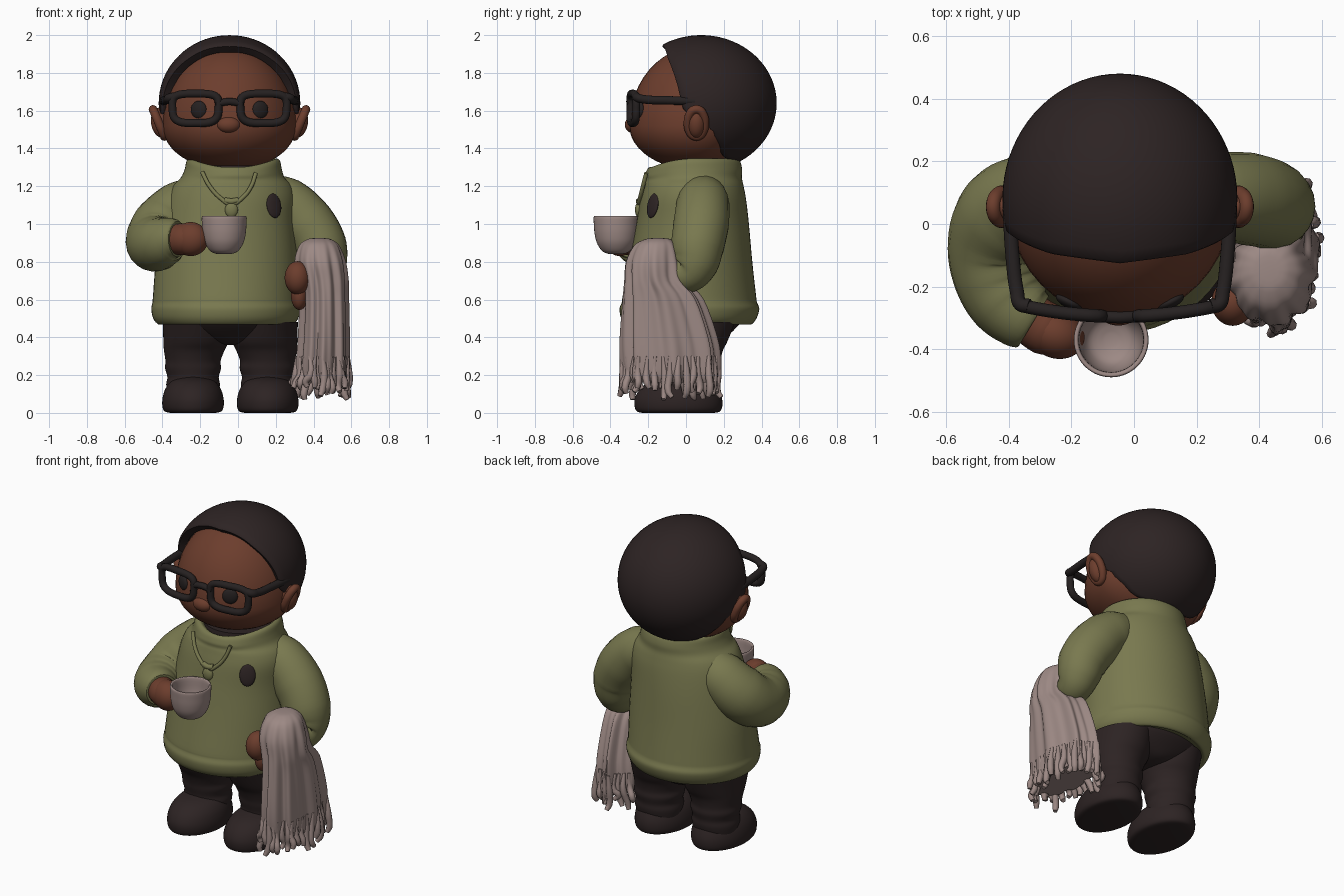
import bpy, bmesh, math, random
from mathutils import Vector

if "Cube" in bpy.data.objects:
    bpy.data.objects.remove(bpy.data.objects["Cube"])

random.seed(4)
HX = -0.045  # head centre line


def mat(name, r, g, b):
    m = bpy.data.materials.new(name)
    m.diffuse_color = (r, g, b, 1)
    m.use_nodes = True
    m.node_tree.nodes["Principled BSDF"].inputs["Base Color"].default_value = m.diffuse_color
    return m


SKIN = mat("brown skin", .150, .047, .026)
OLIVE = mat("olive wool", .190, .190, .078)
CLOTH = mat("pale grey pink", .335, .250, .232)
DARK = mat("dark trousers", .026, .017, .017)
HAIR = mat("dark hair", .026, .017, .017)
BLACK = mat("black frame", .019, .015, .015)


def finish(name, bm, m):
    bmesh.ops.remove_doubles(bm, verts=bm.verts, dist=1e-5)
    bmesh.ops.recalc_face_normals(bm, faces=bm.faces)
    me = bpy.data.meshes.new(name)
    bm.to_mesh(me)
    bm.free()
    me.materials.append(m)
    ob = bpy.data.objects.new(name, me)
    bpy.context.collection.objects.link(ob)
    return ob


def grid(name, rows, m, cap_start=True, cap_end=True):
    """Skin closed rings of points."""
    bm = bmesh.new()
    vs = [[bm.verts.new(p) for p in row] for row in rows]
    n = len(rows[0])
    for a, b in zip(vs, vs[1:]):
        for i in range(n):
            j = (i + 1) % n
            bm.faces.new((a[i], a[j], b[j], b[i]))
    if cap_start:
        bm.faces.new(vs[0])
    if cap_end:
        bm.faces.new(vs[-1])
    return finish(name, bm, m)


def spline(keys, steps):
    """Catmull-Rom through tuples."""
    out = []
    for i in range(len(keys) - 1):
        p0, p1, p2, p3 = (keys[max(0, min(len(keys) - 1, i + k))] for k in (-1, 0, 1, 2))
        for s in range(steps):
            t = s / steps
            out.append([b + .5 * t * (c - a + t * (2*a - 5*b + 4*c - d + t * (3*(b - c) + d - a)))
                        for a, b, c, d in zip(p0, p1, p2, p3)])
    return out + [list(keys[-1])]


def loft(name, keys, m, fold=lambda a, z: 1, warp=lambda p: p, n=56, steps=4):
    """Keys are (z, cx, cy, rx, ry)."""
    rows = []
    for z, cx, cy, rx, ry in spline(keys, steps):
        ring = []
        for i in range(n):
            a = math.tau * i / n
            f = fold(a, z)
            ring.append(warp(Vector((cx + rx * f * math.cos(a), cy + ry * f * math.sin(a), z))))
        rows.append(ring)
    return grid(name, rows, m)


def ball(name, c, r, m, rot=(0, 0, 0), warp=None):
    bm = bmesh.new()
    bmesh.ops.create_uvsphere(bm, u_segments=40, v_segments=24, radius=1)
    for v in bm.verts:
        v.co = warp(v.co) if warp else Vector([a * b for a, b in zip(v.co, r)])
    ob = finish(name, bm, m)
    ob.location, ob.rotation_euler = c, rot
    return ob


def tube(name, pts, m, depth=1.0, cyclic=False, res=6, side=8):
    """Points are (x, y, z) or (x, y, z, radius)."""
    cu = bpy.data.curves.new(name, 'CURVE')
    cu.dimensions, cu.bevel_depth, cu.bevel_resolution = '3D', depth, side // 2
    cu.resolution_u, cu.use_fill_caps = res, True
    sp = cu.splines.new('BEZIER')
    sp.bezier_points.add(len(pts) - 1)
    sp.use_cyclic_u = cyclic
    for bp, p in zip(sp.bezier_points, pts):
        bp.co = p[:3]
        bp.radius = p[3] if len(p) > 3 else 1
        bp.handle_left_type = bp.handle_right_type = 'AUTO'
    cu.materials.append(m)
    ob = bpy.data.objects.new(name, cu)
    bpy.context.collection.objects.link(ob)
    bpy.ops.object.select_all(action='DESELECT')
    ob.select_set(True)
    bpy.context.view_layer.objects.active = ob
    bpy.ops.object.convert(target='MESH')
    return bpy.context.object


# head: tall forehead, short jaw, shallow back
ball("head", (HX, .06, 1.52), None, SKIN, warp=lambda d: Vector((
    .355 * d.x, d.y * (.36 if d.y < 0 else .25), d.z * (.42 if d.z > 0 else .235))))
ball("nose", (HX - .005, -.282, 1.525), (.062, .042, .043), SKIN)

# hair cap: swept from the back pole to a hairline that varies around the head
LINE = [(-90, 60), (-45, 74), (-25, 80), (-12, 97), (-4, 103), (12, 106), (48, 115), (90, 120)]


def hairline(e):
    for (a, p), (b, q) in zip(LINE, LINE[1:]):
        if e <= b:
            t = (e - a) / (b - a)
            return math.radians(p + (q - p) * t * (t * (3 - 2 * t) if a < 12 else 1))
    return math.radians(120)


rows = []
for t, s in [(k / 22, 1) for k in range(23)] + [(1.015, .975), (1.01, .93), (1.0, .86)]:
    ring = []
    for i in range(72):
        a = math.tau * i / 72
        th = t * hairline(math.degrees(math.asin(max(-1, min(1, math.sin(a))))))
        ring.append((HX + .375 * s * math.sin(th) * math.cos(a), .08 + .40 * s * math.cos(th),
                     1.64 + .36 * s * math.sin(th) * math.sin(a)))
    rows.append(ring)
grid("hair", rows, HAIR, cap_start=False, cap_end=False)

# ears, eyes and glasses, mirrored about the head centre line
for s, side in ((-1, "left"), (1, "right")):
    ball(side + "_ear", (HX + s * .36, .055, 1.535), (.055, .05, .082), SKIN, (0, s * .2, 0))
    tube(side + "_ear_rim", [(HX + s * (.375 + .03 * math.sin(a)), .055 + .045 * math.cos(a),
         1.535 + .072 * math.sin(a)) for a in [math.tau * k / 10 for k in range(10)]], SKIN, .023, True)
    ball(side + "_eye", (HX + s * .163, -.248, 1.605), (.045, .02, .047), BLACK, (0, 0, s * .45))
    lens = []
    for k in range(20):
        c, d = math.cos(math.tau * k / 20), math.sin(math.tau * k / 20)
        x = .18 + math.copysign(abs(c) ** .55, c) * (.122 + .008 * d)
        lens.append((HX + s * x, -.295 + .35 * x * x, 1.612 + .078 * math.copysign(abs(d) ** .55, d)))
    tube(side + "_lens_frame", lens, BLACK, .021, True)
    tube(side + "_temple", [(HX + s * .29, -.262, 1.675), (HX + s * .318, -.255, 1.668),
         (HX + s * .328, -.22, 1.66), (HX + s * .343, -.1, 1.655), (HX + s * .352, .05, 1.65)], BLACK, .023)
tube("glasses_bridge", [(HX - .07, -.293, 1.635), (HX, -.298, 1.648), (HX + .07, -.293, 1.635)], BLACK, .019)

# neck and undershirt
loft("undershirt", [(1.15, -.03, .04, .2, .19), (1.25, -.03, .04, .205, .195), (1.31, -.03, .04, .2, .19)], DARK)


# sweater with rolled hem and collar dipping at the front
def dip(p):
    if p.z > 1.22 and p.y < .04:
        p.z -= min(1, (p.z - 1.22) / .1) * .045 * min(1, (.04 - p.y) / .22) ** 2
    return p


loft("sweater", [(.485, -.065, .015, .33, .30), (.468, -.065, .015, .355, .33), (.50, -.065, .015, .384, .358),
     (.55, -.065, .018, .394, .37), (.585, -.065, .018, .388, .358), (.62, -.065, .018, .385, .353),
     (.8, -.06, .026, .375, .325), (1.0, -.05, .035, .352, .298), (1.13, -.035, .038, .34, .28),
     (1.2, -.03, .04, .315, .265), (1.245, -.028, .04, .275, .256), (1.29, -.025, .04, .257, .257),
     (1.335, -.025, .04, .247, .245), (1.345, -.025, .04, .225, .222), (1.31, -.025, .04, .2, .19)],
     OLIVE, warp=dip)

# sleeves
tube("left_sleeve", [(-.19, .09, 1.15, .11), (-.3, .08, 1.085, .148), (-.4, .03, .985, .163), (-.44, -.07, .91, .155),
     (-.43, -.17, .895, .145), (-.395, -.245, .905, .132), (-.345, -.295, .92, .112), (-.32, -.31, .92, .095)],
     OLIVE, side=18)
tube("right_sleeve", [(.13, .1, 1.155, .11), (.25, .09, 1.11, .14), (.365, .08, 1.0, .148), (.435, .06, .88, .142),
     (.452, .045, .79, .125), (.45, .01, .74, .105), (.44, -.05, .735, .09)], OLIVE, side=18)

# hands
tube("left_wrist", [(-.36, -.28, .92, .08), (-.28, -.335, .92, .085), (-.2, -.365, .93, .06)], SKIN, side=14)
ball("left_hand", (-.25, -.35, .92), (.095, .078, .09), SKIN, (0, 0, -.4))
tube("right_forearm", [(.45, 0, .76, .075), (.4, -.16, .75, .075), (.33, -.25, .73, .065)], SKIN, side=14)
ball("right_hand", (.315, -.25, .715), (.068, .075, .088), SKIN)
ball("right_fingers", (.325, -.21, .625), (.045, .06, .08), SKIN)

# cup: turned bowl, hollow inside
cup = [(.842, .025), (.843, .045), (.858, .075), (.9, .102), (.95, .114), (1.0, .118), (1.035, .119),
       (1.042, .112), (1.03, .104), (.95, .097), (.89, .07), (.87, .02)]
loft("cup", [(z, -.073, -.37, r, r) for z, r in cup], CLOTH)

# folded cloth over the forearm, with fringe
depth = lambda z: max(0, min(1, (.95 - z) / .25))
fold = lambda a, z: 1 + depth(z) * (.07 * math.sin(8 * a + .6) + .04 * math.sin(15 * a + 2 * z))
loft("draped_cloth", [(.925, .43, -.15, .03, .03), (.918, .43, -.15, .065, .07), (.885, .43, -.16, .105, .115),
     (.8, .435, -.17, .13, .145), (.7, .45, -.165, .125, .155), (.6, .455, -.125, .122, .20),
     (.4, .452, -.095, .128, .24), (.28, .447, -.085, .133, .248), (.2, .445, -.08, .13, .24),
     (.16, .445, -.08, .11, .22)], CLOTH, fold=fold, n=120)
for i in range(36):
    a = math.tau * i / 36
    f = fold(a, .25)
    x, y = .447 + .128 * f * math.cos(a), -.083 + .24 * f * math.sin(a)
    end = random.uniform(.065, .14)
    j = lambda: random.uniform(-.012, .012)
    out = 1.04 if math.cos(a) > -.3 else 1.2
    tube("fringe_strand", [(x, y, .3, .01), (x + j(), y + j(), .2, .02),
         (.45 + (x - .45) * out + j(), y + j(), end + .03, .019),
         (.45 + (x - .45) * out + j(), y + j(), end, .013)], CLOTH, res=3, side=4)

# trousers and rounded shoes
loft("trouser_seat", [(.36, -.045, .03, .03, .08), (.375, -.045, .03, .12, .15), (.42, -.055, .025, .29, .21),
     (.48, -.06, .02, .345, .27), (.52, -.06, .02, .34, .28)], DARK)
for s, x, side in ((-1, -.238, "left"), (1, .157, "right")):
    loft(side + "_trouser_leg", [(.09, x, .04, .135, .12), (.15, x, .04, .142, .135), (.19, x, .04, .136, .135),
         (.235, x, .04, .148, .145), (.275, x, .035, .146, .148), (.33, x - s * .006, .03, .16, .165),
         (.38, x - s * .015, .025, .172, .195), (.48, x - s * .015, .02, .175, .24)], DARK)
    loft(side + "_shoe", [(0, x, -.04, .12, .19), (.008, x, -.04, .15, .22), (.035, x, -.04, .162, .232),
         (.08, x, -.04, .161, .23), (.13, x, -.035, .145, .205), (.17, x, -.02, .11, .16),
         (.19, x, 0, .05, .09)], DARK)

# cord, pendant and chest badge
tube("neck_cord", [(-.19, -.18, 1.275), (-.15, -.217, 1.2), (-.09, -.24, 1.135), (-.035, -.25, 1.105),
     (.025, -.243, 1.14), (.07, -.228, 1.2), (.095, -.21, 1.27)], OLIVE, .011)
ball("pendant", (-.035, -.252, 1.075), (.034, .018, .04), OLIVE)
tube("pendant_loop", [(-.07, -.243, 1.125), (-.035, -.25, 1.12), (0, -.243, 1.125)], OLIVE, .016)
ball("chest_badge", (.19, -.176, 1.097), (.046, .015, .066), DARK, (-.2, 0, .62))

# smooth shading, keeping hard edges
bpy.ops.object.select_all(action='SELECT')
bpy.context.view_layer.objects.active = bpy.context.selected_objects[0]
bpy.ops.object.shade_smooth_by_angle(angle=math.radians(55))
